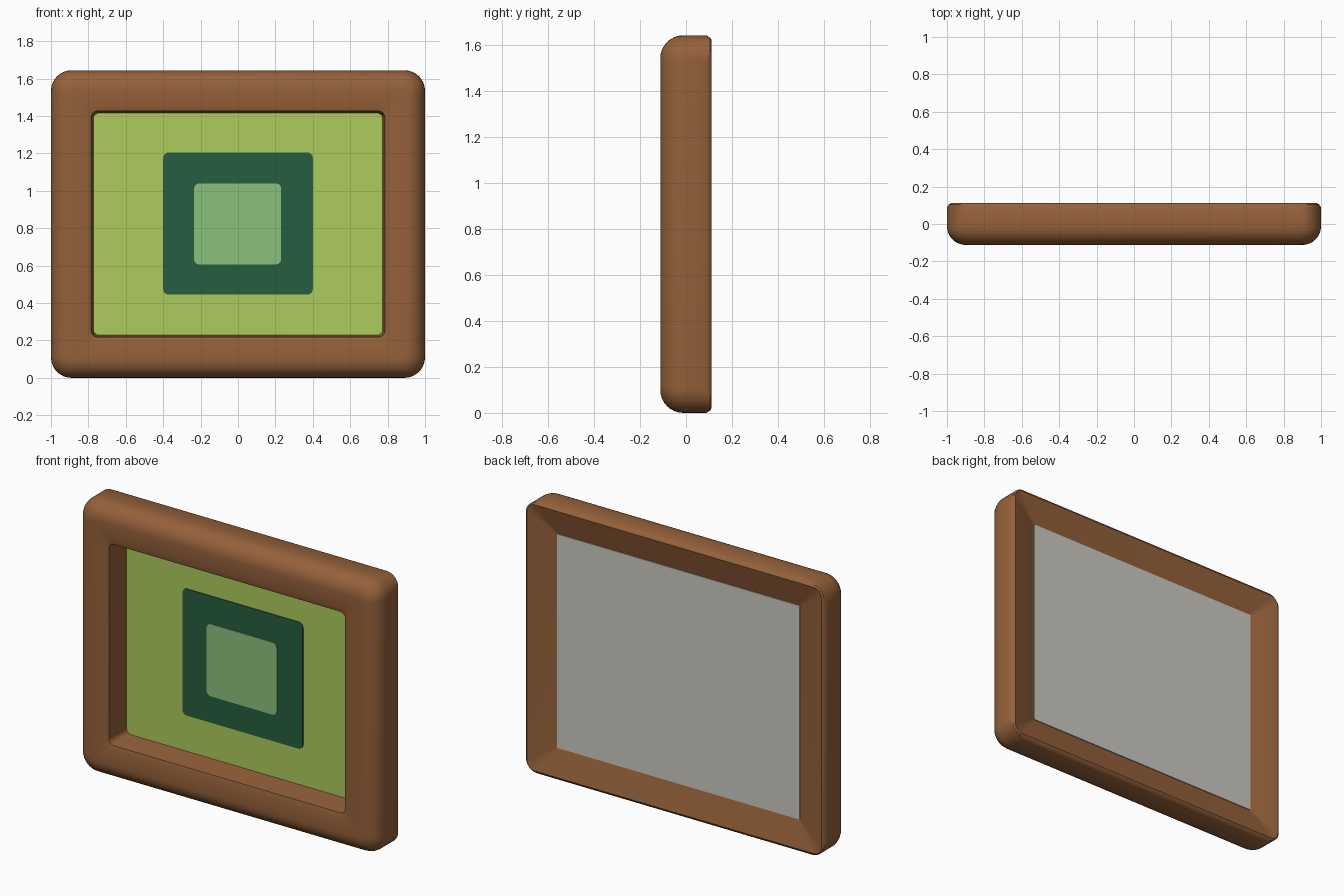
import bpy, bmesh, math

cube = bpy.data.objects.get("Cube")
if cube:
    bpy.data.objects.remove(cube, do_unlink=True)


def material(name, r, g, b):
    # sRGB 0-255 to linear
    lin = [((c / 255 + 0.055) / 1.055) ** 2.4 for c in (r, g, b)] + [1]
    m = bpy.data.materials.new(name)
    m.use_nodes = True
    m.diffuse_color = lin
    m.node_tree.nodes["Principled BSDF"].inputs["Base Color"].default_value = lin
    return m


wood = material("brown wood", 149, 97, 58)
lime = material("lime green", 173, 204, 93)
forest = material("dark green", 37, 94, 62)
sage = material("soft green", 138, 193, 122)
backing = material("warm grey", 205, 201, 192)

CZ = 0.822
SEG = 8


def rounded_rect(bm, half_w, half_h, r, y, cx=0, cz=CZ):
    """Closed ring of vertices around a rounded rectangle at depth y."""
    ring = []
    for k, (sx, sz) in enumerate(((1, 1), (-1, 1), (-1, -1), (1, -1))):
        for i in range(SEG + 1):
            a = math.pi / 2 * (k + i / SEG)
            ring.append(bm.verts.new((cx + sx * (half_w - r) + r * math.cos(a), y,
                                      cz + sz * (half_h - r) + r * math.sin(a))))
    return ring


def bridge(bm, a, b):
    n = len(a)
    for i in range(n):
        j = (i + 1) % n
        bm.faces.new((a[i], a[j], b[j], b[i]))


def finish(bm, name, *mats):
    bmesh.ops.recalc_face_normals(bm, faces=bm.faces)
    mesh = bpy.data.meshes.new(name)
    bm.to_mesh(mesh)
    bm.free()
    ob = bpy.data.objects.new(name, mesh)
    bpy.context.collection.objects.link(ob)
    for m in mats:
        mesh.materials.append(m)
    return ob


def plate(name, half_w, half_h, r, front, back, mats, cx=0, cz=CZ):
    bm = bmesh.new()
    a = rounded_rect(bm, half_w, half_h, r, front, cx, cz)
    b = rounded_rect(bm, half_w, half_h, r, back, cx, cz)
    bridge(bm, a, b)
    bm.faces.new(a)
    bm.faces.new(b)
    ob = finish(bm, name, *mats)
    # second material goes on everything except the front
    if len(mats) > 1:
        for p in ob.data.polygons:
            p.material_index = 0 if p.normal.y < -0.5 else 1
    return ob


# Frame: section swept around the opening, from lip over the rounded front to the back
bm = bmesh.new()
rings = [rounded_rect(bm, 0.785, 0.604, 0.035, -0.104),
         rounded_rect(bm, 0.81, 0.629, 0.035, -0.111)]
R = 0.1
for i in range(9):
    t = math.pi / 2 * i / 8
    inset = R * (1 - math.sin(t))
    rings.append(rounded_rect(bm, 1 - inset, CZ - inset, 0.11 - 0.8 * inset,
                              -0.012 - R * math.cos(t)))
rings.append(rounded_rect(bm, 1, CZ, 0.11, 0.088))
rings.append(rounded_rect(bm, 0.99, CZ - 0.01, 0.075, 0.105))
rings.append(rounded_rect(bm, 0.977, CZ - 0.023, 0.05, 0.112))
rings.append(rounded_rect(bm, 0.79, 0.63, 0.005, 0.065))
rings.append(rounded_rect(bm, 0.773, 0.593, 0.03, 0.055))
for a, b in zip(rings, rings[1:] + rings[:1]):
    bridge(bm, a, b)
frame = finish(bm, "frame", wood)
bpy.context.view_layer.objects.active = frame
frame.select_set(True)
bpy.ops.object.shade_smooth_by_angle(angle=math.radians(35))

# Panel: picture ground on the front, backing board behind
plate("picture_panel", 0.805, 0.642, 0.004, 0.048, 0.074, (lime, backing))

# Painted squares as thin plates
plate("dark_square", 0.4, 0.38, 0.03, 0.043, 0.048, (forest,), cz=0.825)
plate("light_square", 0.233, 0.217, 0.03, 0.038, 0.043, (sage,), cx=-0.002, cz=0.823)
